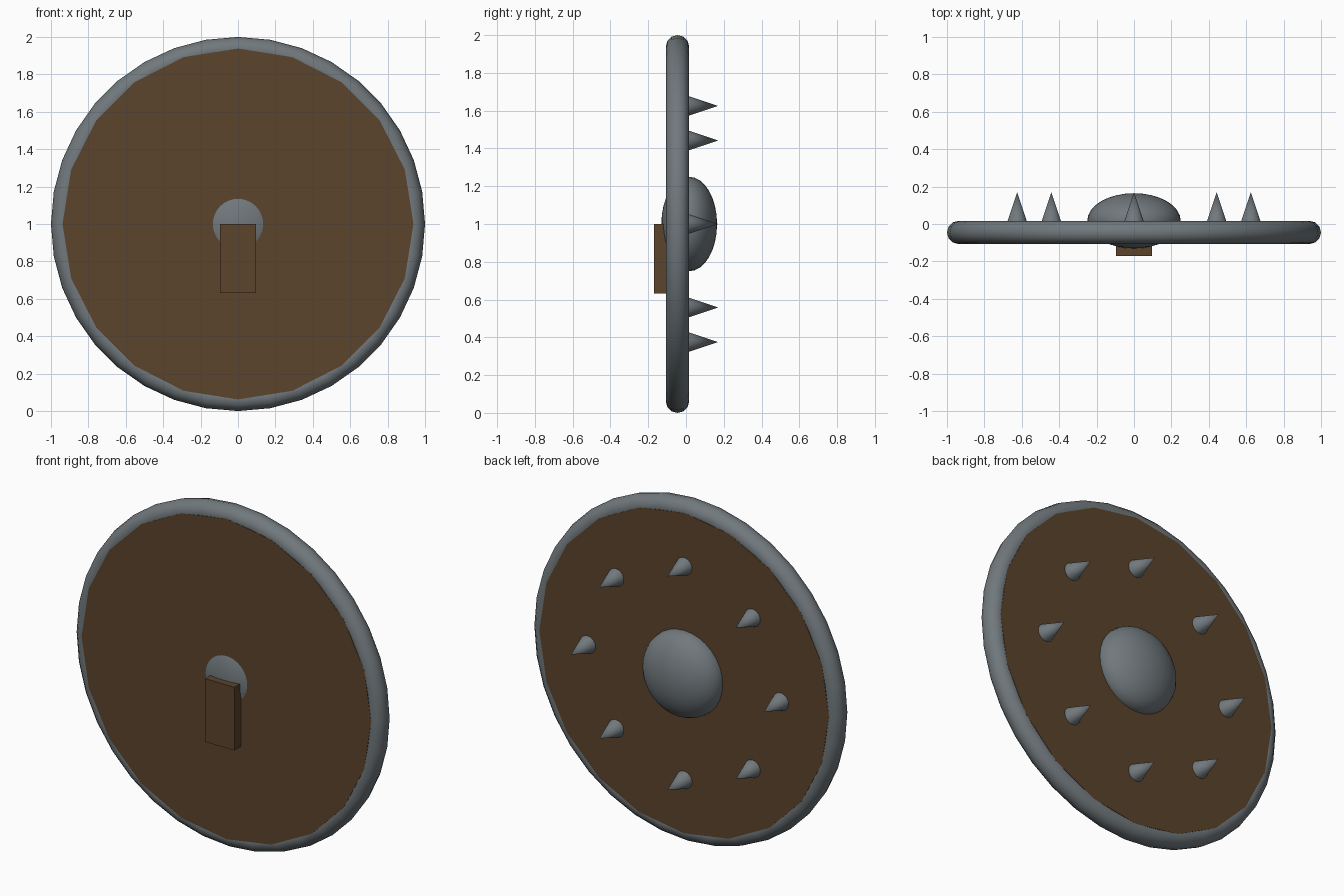
import bpy
import math
from math import radians, sin, cos

cube = bpy.data.objects.get("Cube")
if cube:
    bpy.data.objects.remove(cube, do_unlink=True)

CENTRE_Z = 1.0
BOARD_Y = -0.045      # mid-plane of the board and rim
HALF_THICK = 0.062
FACE_Y = BOARD_Y + HALF_THICK
RIM_RADIUS = 1 - HALF_THICK
FACING = (radians(90), 0, 0)


def material(name, colour):
    mat = bpy.data.materials.new(name)
    mat.use_nodes = True
    mat.diffuse_color = (*colour, 1)
    mat.node_tree.nodes["Principled BSDF"].inputs["Base Color"].default_value = (*colour, 1)
    return mat


wood = material("brown wood", (0.105, 0.056, 0.025))
steel = material("grey steel", (0.165, 0.19, 0.205))


def finish(name, mat, smooth=True):
    obj = bpy.context.object
    obj.name = name
    obj.data.materials.append(mat)
    if smooth:
        bpy.ops.object.shade_smooth_by_angle(angle=radians(50))
    return obj


# Round wooden board
bpy.ops.mesh.primitive_cylinder_add(
    vertices=20, radius=RIM_RADIUS, depth=2 * HALF_THICK,
    location=(0, BOARD_Y, CENTRE_Z), rotation=FACING)
finish("board", wood, smooth=False)

# Metal rim
bpy.ops.mesh.primitive_torus_add(
    major_segments=36, minor_segments=12,
    major_radius=RIM_RADIUS, minor_radius=HALF_THICK,
    location=(0, BOARD_Y, CENTRE_Z), rotation=FACING)
finish("rim", steel)

# Flattened central dome that passes through the board
bpy.ops.mesh.primitive_uv_sphere_add(
    segments=32, ring_count=16, radius=0.25,
    location=(0, 0.017, CENTRE_Z), rotation=FACING)
bpy.context.object.scale = (1, 1, 0.59)
finish("dome", steel)

# Ring of spikes
for i in range(8):
    a = radians(45 * i)
    bpy.ops.mesh.primitive_cone_add(
        vertices=24, radius1=0.051, radius2=0, depth=0.153,
        location=(0.625 * cos(a), FACE_Y + 0.0765, CENTRE_Z + 0.625 * sin(a)),
        rotation=(radians(-90), 0, 0))
    finish(f"spike_{i + 1}", steel)

# Hand grip
bpy.ops.mesh.primitive_cube_add(size=1, location=(0, -0.135, 0.816))
bpy.context.object.scale = (0.19, 0.07, 0.37)
finish("grip", wood, smooth=False)
